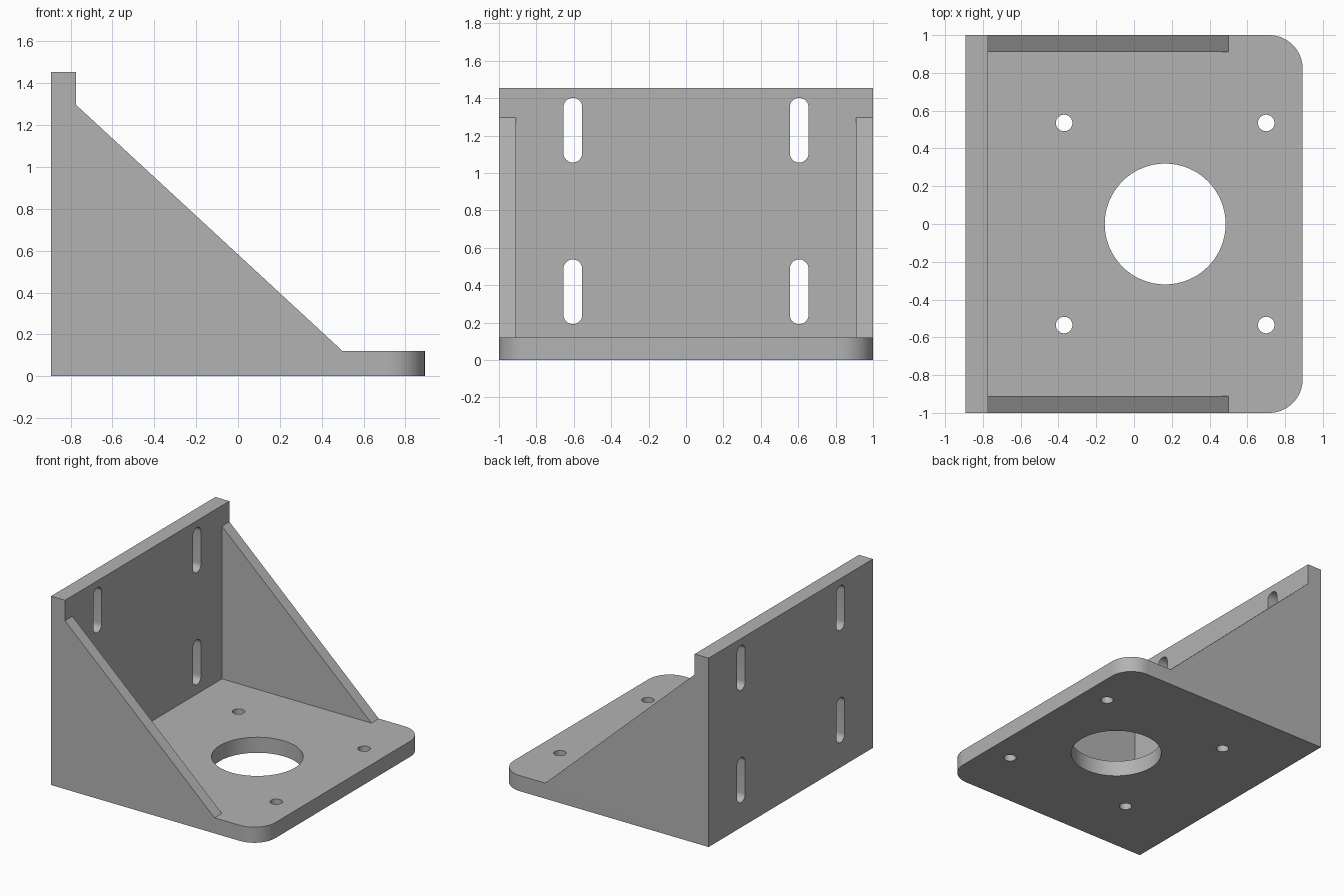
import bpy, bmesh, math
from mathutils import Vector

if "Cube" in bpy.data.objects:
    bpy.data.objects.remove(bpy.data.objects["Cube"])

grey = bpy.data.materials.new("plain grey")
grey.diffuse_color = (0.45, 0.45, 0.45, 1)
grey.use_nodes = True
grey.node_tree.nodes["Principled BSDF"].inputs["Base Color"].default_value = grey.diffuse_color


def prism(name, points, direction):
    """Closed solid: a planar outline pushed along a direction."""
    bm = bmesh.new()
    face = bm.faces.new([bm.verts.new(p) for p in points])
    new = bmesh.ops.extrude_face_region(bm, geom=[face])["geom"]
    bmesh.ops.translate(bm, vec=Vector(direction),
                        verts=[g for g in new if isinstance(g, bmesh.types.BMVert)])
    bmesh.ops.recalc_face_normals(bm, faces=bm.faces)
    mesh = bpy.data.meshes.new(name)
    bm.to_mesh(mesh)
    bm.free()
    mesh.materials.append(grey)
    obj = bpy.data.objects.new(name, mesh)
    bpy.context.collection.objects.link(obj)
    return obj


def cut(cutter):
    """Subtract a hidden helper from the bracket."""
    cutter.hide_render = True
    cutter.hide_viewport = True
    mod = bracket.modifiers.new(cutter.name, "BOOLEAN")
    mod.operation = "DIFFERENCE"
    mod.solver = "EXACT"
    mod.object = cutter


def round_hole(name, x, y, r, n):
    ring = [(x + r * math.cos(math.tau * i / n), y + r * math.sin(math.tau * i / n), -0.1)
            for i in range(n)]
    cut(prism(name, ring, (0, 0, 0.3)))


def slot(name, y, z0, z1, r, n=16):
    ends = [(z1 - r, 0), (z0 + r, math.pi)]
    ring = [(-1, y + r * math.cos(a + math.pi * i / n), z + r * math.sin(a + math.pi * i / n))
            for z, a in ends for i in range(n + 1)]
    cut(prism(name, ring, (0.4, 0, 0)))


# Bracket body: side profile across the full width
END, WALL, FLOOR = 0.893, -0.774, 0.12
profile = [(-END, 0), (END, 0), (END, FLOOR), (0.5, FLOOR),
           (WALL, 1.297), (WALL, 1.455), (-END, 1.455)]
bracket = prism("motor_mount_bracket", [(x, -1, z) for x, z in profile], (0, 2, 0))

# Rounded free corners of the base plate
bm = bmesh.new()
bm.from_mesh(bracket.data)
corners = [e for e in bm.edges if all(v.co.x > END - 0.01 for v in e.verts)
           and abs(e.verts[0].co.z - e.verts[1].co.z) > 0.1]
bmesh.ops.bevel(bm, geom=corners, offset=0.178, offset_type="OFFSET",
                segments=14, profile=0.5, affect="EDGES")
bm.to_mesh(bracket.data)
bm.free()

# Pocket that leaves a wall, a floor and two side gussets
G = 0.91
cut(prism("pocket_cutter", [(WALL, -G, FLOOR), (1.2, -G, FLOOR), (1.2, G, FLOOR),
                            (WALL, G, FLOOR)], (0, 0, 2)))

# Centre bore and four screw holes in the base
round_hole("bore_cutter", 0.165, 0, 0.32, 64)
for x in (-0.37, 0.70):
    for y in (-0.535, 0.535):
        round_hole("screw_hole_cutter", x, y, 0.044, 24)

# Four vertical slots in the wall
for y in (-0.605, 0.605):
    for z0, z1 in ((0.192, 0.538), (1.056, 1.402)):
        slot("slot_cutter", y, z0, z1, 0.05)

# Apply the cuts and shade
bpy.context.view_layer.objects.active = bracket
bracket.select_set(True)
for mod in list(bracket.modifiers):
    bpy.ops.object.modifier_apply(modifier=mod.name)
for obj in list(bpy.data.objects):
    if obj != bracket:
        bpy.data.objects.remove(obj)
bpy.ops.object.shade_smooth_by_angle(angle=math.radians(30))
